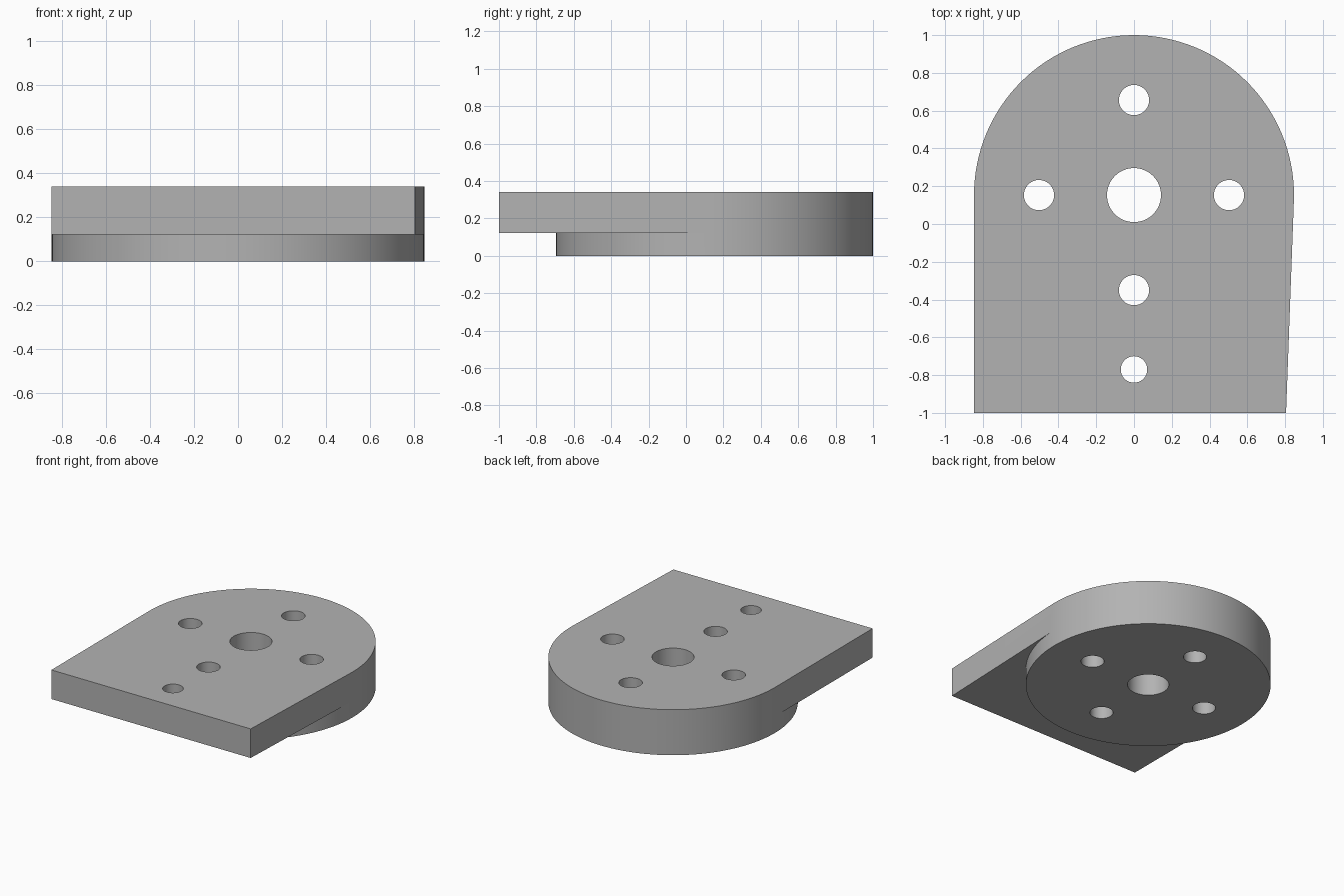
import bpy
import bmesh
from math import cos, sin, tau, radians

cube = bpy.data.objects.get("Cube")
if cube:
    bpy.data.objects.remove(cube, do_unlink=True)

SIDES = 128
RADIUS, CENTRE_Y = 0.847, 0.153
LEDGE, TOP = 0.123, 0.341

grey = bpy.data.materials.new("grey metal")
grey.use_nodes = True
colour = (0.45, 0.45, 0.45, 1)
grey.diffuse_color = colour
grey.node_tree.nodes["Principled BSDF"].inputs["Base Color"].default_value = colour


def ring(x, y, radius, first=0, last=SIDES - 1, sides=SIDES):
    """Points of an arc, counted in steps of a full circle."""
    return [(x + radius * cos(tau * i / sides), y + radius * sin(tau * i / sides))
            for i in range(first, last + 1)]


def prism(name, outline, z0, z1):
    """Solid made by extruding a flat outline upwards."""
    bm = bmesh.new()
    base = bm.faces.new([bm.verts.new((x, y, z0)) for x, y in outline])
    out = bmesh.ops.extrude_face_region(bm, geom=[base], use_keep_orig=True)
    for v in out["geom"]:
        if isinstance(v, bmesh.types.BMVert):
            v.co.z = z1
    bmesh.ops.recalc_face_normals(bm, faces=bm.faces)
    mesh = bpy.data.meshes.new(name)
    bm.to_mesh(mesh)
    bm.free()
    mesh.materials.append(grey)
    obj = bpy.data.objects.new(name, mesh)
    bpy.context.collection.objects.link(obj)
    return obj


def combine(target, tool, operation):
    """Apply a boolean and remove the tool."""
    bpy.context.view_layer.objects.active = target
    mod = target.modifiers.new("boolean", "BOOLEAN")
    mod.operation, mod.solver, mod.object = operation, "EXACT", tool
    bpy.ops.object.modifier_apply(modifier=mod.name)
    bpy.data.objects.remove(tool, do_unlink=True)


# Plate: round back, straight left edge, slightly tapered right edge
outline = ring(0, CENTRE_Y, RADIUS, -1, SIDES // 2) + [(-RADIUS, -1), (0.805, -1)]
plate = prism("mounting_plate", outline, LEDGE, TOP)

# Round boss under the plate
boss = prism("round_boss", ring(0, CENTRE_Y, RADIUS), 0, LEDGE)
combine(plate, boss, "UNION")

# Centre bore, four bolt holes around it and one near the front edge
holes = [(0, CENTRE_Y, 0.143), (0, -0.77, 0.07)]
holes += [(0.503 * dx, CENTRE_Y + 0.503 * dy, 0.08)
          for dx, dy in ((1, 0), (-1, 0), (0, 1), (0, -1))]
for x, y, radius in holes:
    cutter = prism("hole_cutter", ring(x, y, radius, 0, 63, 64), -0.1, TOP + 0.1)
    cutter.hide_render = True
    combine(plate, cutter, "DIFFERENCE")

# Smooth curved walls, crisp rims
bpy.ops.object.select_all(action="DESELECT")
plate.select_set(True)
bpy.context.view_layer.objects.active = plate
bpy.ops.object.shade_smooth_by_angle(angle=radians(30))
